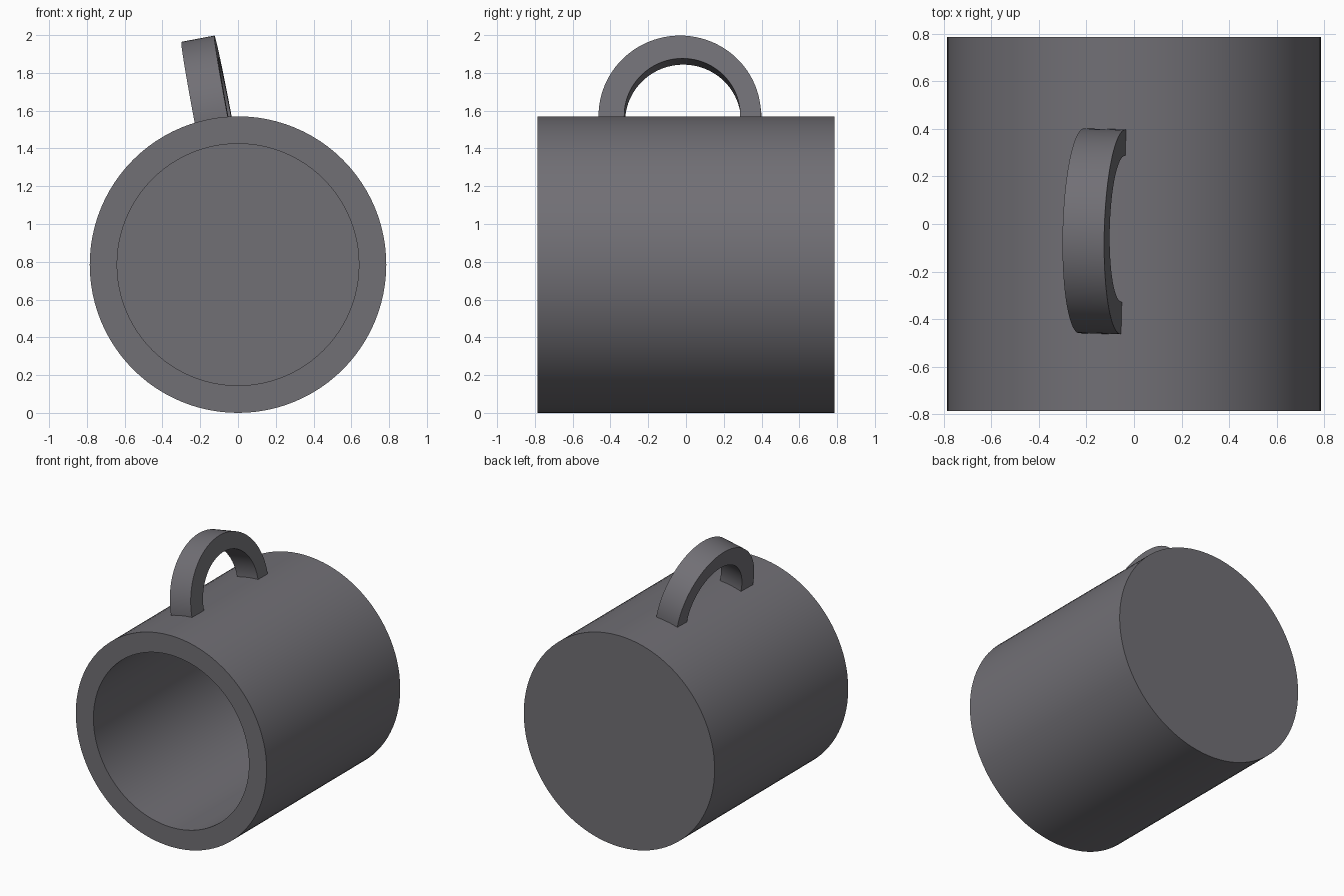
import bpy, bmesh
from math import pi, cos, sin, radians
from mathutils import Matrix

cube = bpy.data.objects.get("Cube")
if cube:
    bpy.data.objects.remove(cube, do_unlink=True)

# Single glazed grey colour
grey = bpy.data.materials.new("grey_ceramic")
grey.use_nodes = True
color = (0.165, 0.16, 0.178, 1)
grey.diffuse_color = color
grey.node_tree.nodes["Principled BSDF"].inputs["Base Color"].default_value = color


def finish(name, bm, matrix):
    bmesh.ops.recalc_face_normals(bm, faces=bm.faces)
    mesh = bpy.data.meshes.new(name)
    bm.to_mesh(mesh)
    bm.free()
    mesh.transform(matrix)
    mesh.materials.append(grey)
    obj = bpy.data.objects.new(name, mesh)
    bpy.context.collection.objects.link(obj)
    bpy.ops.object.select_all(action="DESELECT")
    obj.select_set(True)
    bpy.context.view_layer.objects.active = obj
    bpy.ops.object.shade_smooth_by_angle(angle=radians(30))
    return obj


def bridge(bm, a, b, closed=True):
    n = len(a)
    for i in range(n if closed else n - 1):
        j = (i + 1) % n
        bm.faces.new((a[i], a[j], b[j], b[i]))


# Mug body: hollow cylinder lying down, open towards the front
RADIUS, INNER, FLOOR, SIDES = 0.785, 0.64, 0.145, 96
bm = bmesh.new()
rings = []
for r, y in ((RADIUS, RADIUS), (RADIUS, -RADIUS), (INNER, -RADIUS), (INNER, RADIUS - FLOOR)):
    rings.append([bm.verts.new((r * cos(2 * pi * i / SIDES), y, r * sin(2 * pi * i / SIDES)))
                  for i in range(SIDES)])
for a, b in zip(rings, rings[1:]):
    bridge(bm, a, b)
bm.faces.new(rings[0])
bm.faces.new(rings[-1])
finish("mug_body", bm, Matrix.Translation((0, 0, RADIUS)))


# Handle: flat half ring with short straight legs sunk into the wall
def arch(r, y, x, leg=0.08, steps=48):
    points = [(r, -leg)]
    points += [(r * cos(pi * i / steps), r * sin(pi * i / steps)) for i in range(steps + 1)]
    points += [(-r, -leg)]
    return [bm.verts.new((x, y + py, pz)) for py, pz in points]


WIDTH = 0.178
bm = bmesh.new()
arches = [arch(0.43, -0.005, 0), arch(0.43, -0.005, -WIDTH),
          arch(0.307, 0.008, -WIDTH), arch(0.307, 0.008, 0)]
for i in range(4):
    bridge(bm, arches[i], arches[(i + 1) % 4], closed=False)
for end in (0, -1):
    bm.faces.new([a[end] for a in arches])
finish("handle", bm, Matrix.Translation((-0.045, -0.028, 1.575))
       @ Matrix.Rotation(radians(-1.4), 4, "Z")
       @ Matrix.Rotation(radians(-10.7), 4, "Y"))
